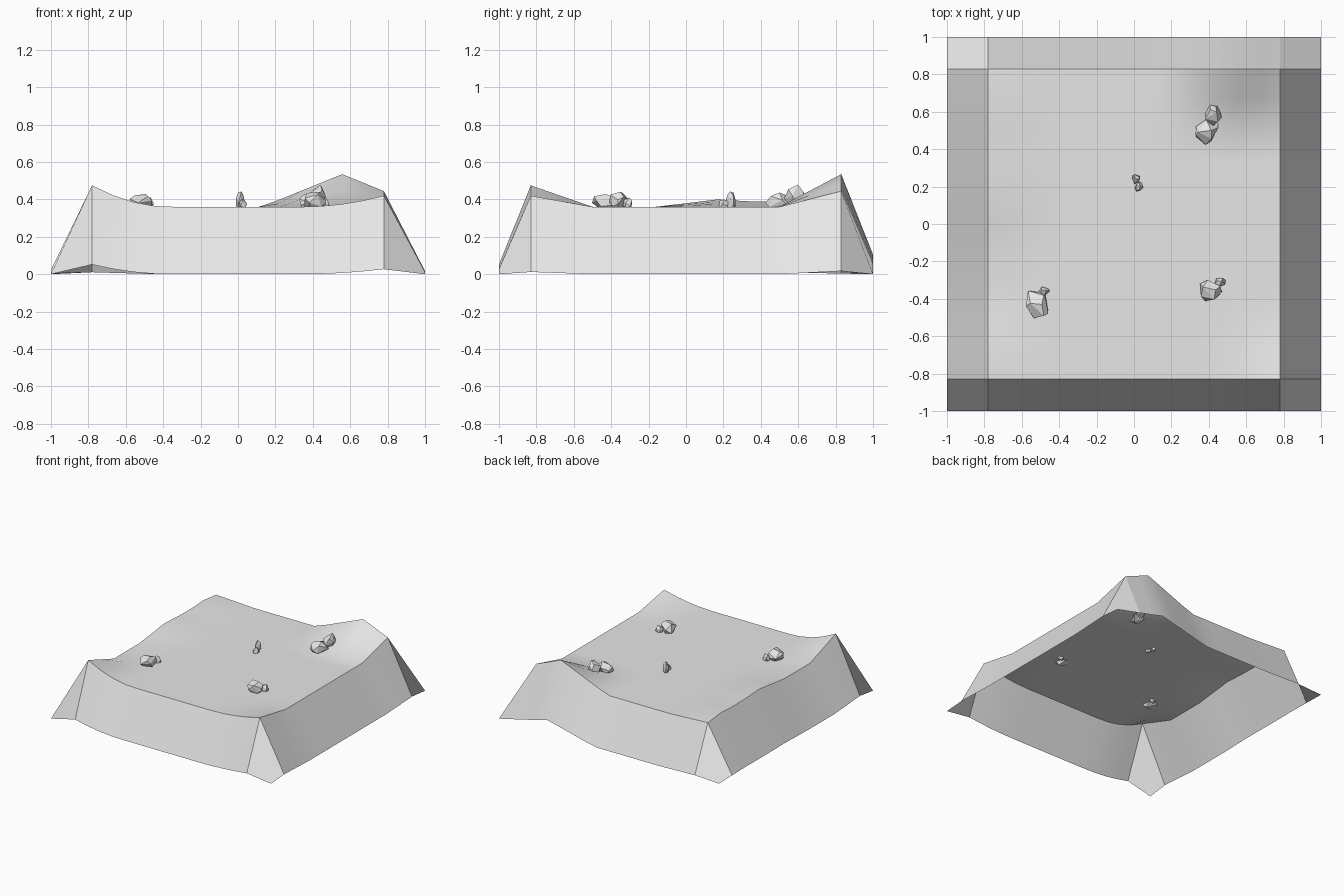
import bpy, bmesh, math, random
from mathutils import Vector, Matrix

if "Cube" in bpy.data.objects:
    bpy.data.objects.remove(bpy.data.objects["Cube"])

stone = bpy.data.materials.new("light_grey_stone")
stone.use_nodes = True
GREY = (0.8, 0.8, 0.8, 1)
stone.diffuse_color = GREY
stone.node_tree.nodes["Principled BSDF"].inputs["Base Color"].default_value = GREY

HALF_X, HALF_Y, BASE = 0.78, 0.83, 0.36
CELLS_X, CELLS_Y = 14, 10


def make_object(name, bm):
    mesh = bpy.data.meshes.new(name)
    bm.to_mesh(mesh)
    bm.free()
    mesh.materials.append(stone)
    obj = bpy.data.objects.new(name, mesh)
    bpy.context.collection.objects.link(obj)
    return obj


# Hills: centre x, centre y, height, reach x, reach y, steepness along x
HILLS = [
    (-0.78, -0.83, 0.115, 0.42, 0.33, 2),
    (0.78, -0.83, 0.06, 0.45, 0.33, 2),
    (0.557, 0.83, 0.175, 0.43, 0.33, 1),
    (-0.78, 0.17, 0.04, 0.35, 0.33, 1),
    (-0.78, 0.62, 0.04, 0.35, 0.38, 1),
]


def rise(x, y):
    total = 0
    for cx, cy, height, rx, ry, power in HILLS:
        tx = max(0, 1 - abs(x - cx) / rx)
        ty = max(0, 1 - abs(y - cy) / ry)
        total += height * tx ** power * ty
    return total


def point(x, y):
    """Ground inside the rim, flared skirt hem outside it."""
    out_x, out_y = abs(x) > HALF_X + 0.01, abs(y) > HALF_Y + 0.01
    if out_x and out_y:
        return (x, y, 0)
    bump = rise(max(-HALF_X, min(HALF_X, x)), max(-HALF_Y, min(HALF_Y, y)))
    if out_x:
        return (x, y, 0.2 * bump)
    if out_y:
        return (x, y, (0.45 if y < 0 else 0.6) * bump)
    return (x, y, BASE + bump)


# Ground with sloping skirt, open underneath
xs = [-1] + [HALF_X * (2 * i / CELLS_X - 1) for i in range(CELLS_X + 1)] + [1]
ys = [-1] + [HALF_Y * (2 * j / CELLS_Y - 1) for j in range(CELLS_Y + 1)] + [1]
bm = bmesh.new()
grid = [[bm.verts.new(point(x, y)) for x in xs] for y in ys]
for lower, upper in zip(grid, grid[1:]):
    for i in range(len(xs) - 1):
        face = bm.faces.new((lower[i], lower[i + 1], upper[i + 1], upper[i]))
        face.smooth = True
# Crisp creases along the rim lines
for edge in bm.edges:
    a, b = (v.co for v in edge.verts)
    on_x = all(abs(abs(p.x) - HALF_X) < 0.001 for p in (a, b)) and abs(a.x - b.x) < 0.001
    on_y = all(abs(abs(p.y) - HALF_Y) < 0.001 for p in (a, b)) and abs(a.y - b.y) < 0.001
    inner = max(abs(a.x), abs(b.x)) < 0.9 and max(abs(a.y), abs(b.y)) < 0.9
    if on_x or on_y:
        edge.smooth = False
    # Interior grid lines stay smooth
    if inner and not any(len(f.verts) and (abs(f.calc_center_median().x) > HALF_X
                         or abs(f.calc_center_median().y) > HALF_Y) for f in edge.link_faces):
        edge.smooth = True
make_object("ground", bm)


# Chunky faceted rocks, partly sunk into the ground
def rock(name, x, y, top, wide, deep, turn, seed):
    rng = random.Random(seed)
    bm = bmesh.new()
    for k in range(14):
        up = 1 - 2 * (k + 0.5) / 14
        angle = 2.4 * k + rng.uniform(-0.5, 0.5)
        ring = math.sqrt(1 - up * up)
        bm.verts.new(Vector((ring * math.cos(angle), ring * math.sin(angle), up)) * rng.uniform(0.9, 1.15))
    hull = bmesh.ops.convex_hull(bm, input=bm.verts)
    bmesh.ops.delete(bm, geom=[g for g in hull["geom_interior"] if isinstance(g, bmesh.types.BMVert)],
                     context="VERTS")
    bmesh.ops.dissolve_limit(bm, angle_limit=math.radians(14), verts=bm.verts, edges=bm.edges)
    low = 0.335
    bmesh.ops.scale(bm, vec=(wide / 2, deep / 2, (top - low) / 2), verts=bm.verts)
    bmesh.ops.rotate(bm, matrix=Matrix.Rotation(math.radians(turn), 3, "Z"), verts=bm.verts)
    bmesh.ops.translate(bm, vec=(x, y, (top + low) / 2), verts=bm.verts)
    bmesh.ops.recalc_face_normals(bm, faces=bm.faces)
    make_object(name, bm)


ROCKS = [
    ("back_rock_large", 0.385, 0.495, 0.435, 0.14, 0.13, 30, 1),
    ("back_rock_tall", 0.425, 0.585, 0.475, 0.10, 0.11, 10, 2),
    ("middle_rock_tall", 0.01, 0.24, 0.445, 0.045, 0.06, 0, 3),
    ("middle_rock_small", 0.025, 0.2, 0.405, 0.05, 0.05, 20, 4),
    ("right_rock_large", 0.41, -0.355, 0.44, 0.13, 0.12, 0, 5),
    ("right_rock_small", 0.46, -0.31, 0.41, 0.06, 0.05, 15, 6),
    ("left_rock_large", -0.515, -0.435, 0.435, 0.13, 0.17, 25, 7),
    ("left_rock_small", -0.48, -0.36, 0.41, 0.06, 0.05, 30, 8),
]
for spec in ROCKS:
    rock(*spec)
